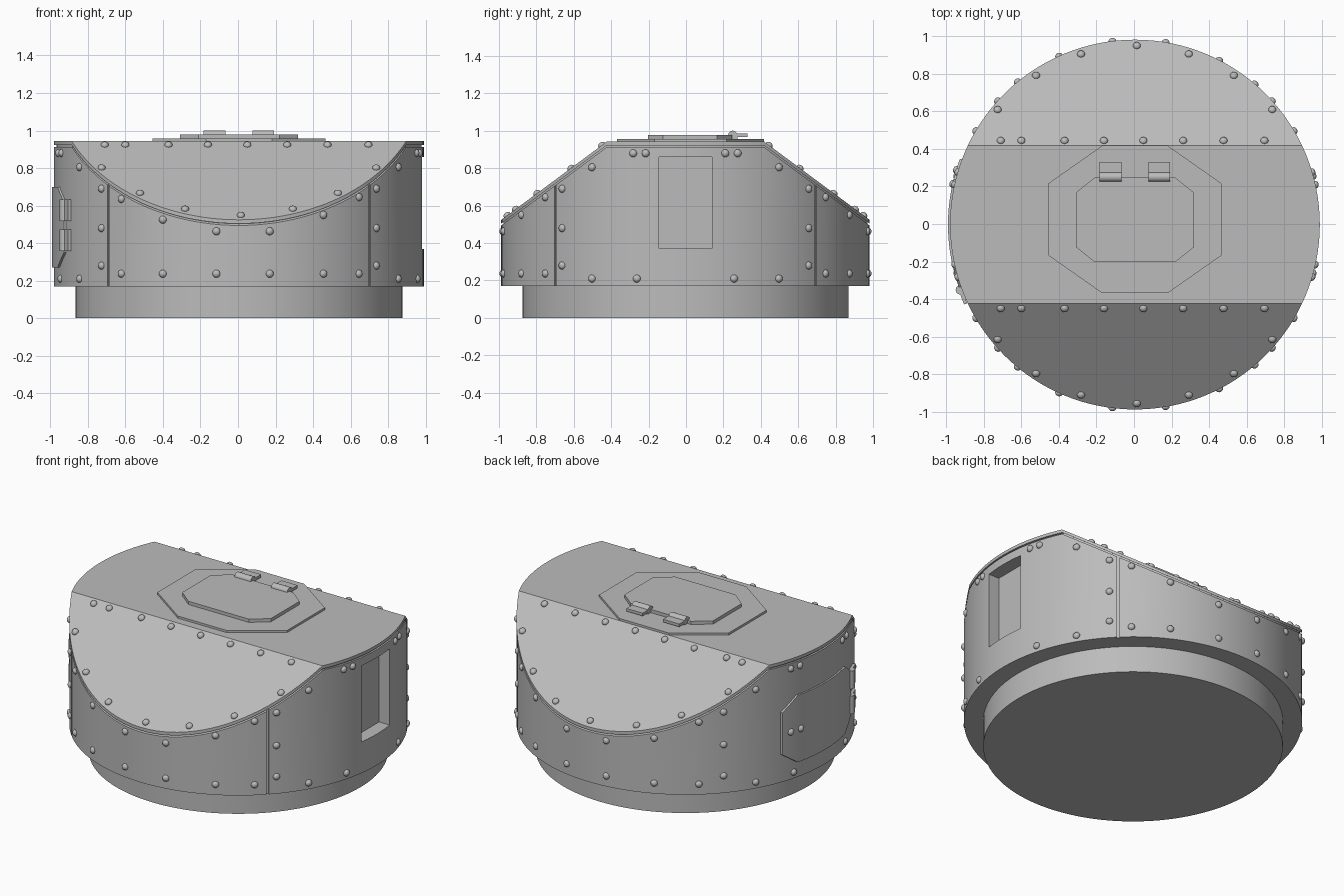
import bpy, bmesh, math
from mathutils import Matrix, Vector

if "Cube" in bpy.data.objects:
    bpy.data.objects.remove(bpy.data.objects["Cube"])

CENTRE = Vector((0.005, -0.003, 0))
R = 0.985
RIDGE, TOP, SLOPE = 0.42, 0.943, 0.741

steel = bpy.data.materials.new("grey_steel")
steel.use_nodes = True
steel.diffuse_color = (0.5, 0.5, 0.5, 1)
steel.node_tree.nodes["Principled BSDF"].inputs["Base Color"].default_value = (0.5, 0.5, 0.5, 1)


def make(name, bm, smooth=True):
    bmesh.ops.recalc_face_normals(bm, faces=bm.faces[:])
    mesh = bpy.data.meshes.new(name)
    bm.to_mesh(mesh)
    bm.free()
    mesh.materials.append(steel)
    obj = bpy.data.objects.new(name, mesh)
    obj.location = CENTRE
    bpy.context.collection.objects.link(obj)
    if smooth:
        activate(obj)
        bpy.ops.object.shade_smooth_by_angle(angle=math.radians(30))
    return obj


def activate(obj):
    bpy.ops.object.select_all(action='DESELECT')
    obj.select_set(True)
    bpy.context.view_layer.objects.active = obj


def drum(name, radius, z0, z1):
    bm = bmesh.new()
    bmesh.ops.create_cone(bm, cap_ends=True, segments=128, radius1=radius, radius2=radius,
                          depth=z1 - z0, matrix=Matrix.Translation((0, 0, (z0 + z1) / 2)))
    return make(name, bm)


def prism(name, points, direction):
    bm = bmesh.new()
    face = bm.faces.new([bm.verts.new(p) for p in points])
    ext = bmesh.ops.extrude_face_region(bm, geom=[face])
    verts = [g for g in ext["geom"] if isinstance(g, bmesh.types.BMVert)]
    bmesh.ops.translate(bm, verts=verts, vec=direction)
    return make(name, bm, False)


def box(name, size, matrix):
    bm = bmesh.new()
    bmesh.ops.create_cube(bm, size=1, matrix=matrix @ Matrix.Diagonal((*size, 1)))
    return make(name, bm, False)


def boolean(obj, cutter, operation):
    activate(obj)
    mod = obj.modifiers.new("cut", 'BOOLEAN')
    mod.object, mod.operation, mod.solver = cutter, operation, 'EXACT'
    bpy.ops.object.modifier_apply(modifier=mod.name)
    bpy.data.objects.remove(cutter)
    activate(obj)
    bpy.ops.object.shade_smooth_by_angle(angle=math.radians(30))


def roof_z(y):
    return TOP - max(0, abs(y) - RIDGE) * SLOPE


def roof_line(drop):
    return [(-1.2, y, roof_z(y) - drop) for y in (-1.1, -RIDGE, RIDGE, 1.1)]


# Base ring and armoured wall, with the wall cut to the roof pitch
drum("base_ring", 0.872, 0, 0.18)
wall = drum("wall", R, 0.17, 1.2)
section = roof_line(0.03) + [(-1.2, 1.1, 0), (-1.2, -1.1, 0)]
boolean(wall, prism("wall_cutter", section, (2.4, 0, 0)), 'INTERSECT')

# Roof: a bent plate over a narrow recessed gap
for name, radius, top, bottom in (("roof_gap", R - 0.012, 0.015, 0.04), ("roof_plate", R, 0, 0.02)):
    plate = drum(name, radius, 0.1, 1.2)
    section = roof_line(top) + roof_line(bottom)[::-1]
    boolean(plate, prism("roof_cutter", section, (2.4, 0, 0)), 'INTERSECT')

# Viewing port and the vertical plate seams
boolean(wall, box("port_cutter", (0.3, 0.285, 0.49), Matrix.Translation((1.05, 0, 0.615))), 'DIFFERENCE')
for degrees in (-45, 45, -135):
    turn = Matrix.Rotation(math.radians(degrees), 4, 'Z')
    seam = turn @ Matrix.Translation((R, 0, 0.5))
    boolean(wall, box("seam_cutter", (0.02, 0.014, 1), seam), 'DIFFERENCE')


def octagon(x0, x1, y0, y1, cx, cy):
    return [(x0 + cx, y1), (x1 - cx, y1), (x1, y1 - cy), (x1, y0 + cy),
            (x1 - cx, y0), (x0 + cx, y0), (x0, y0 + cy), (x0, y1 - cy)]


# Roof hatch: two stacked plates
outer = octagon(-0.46, 0.46, -0.365, 0.42, 0.285, 0.2)
inner = octagon(-0.315, 0.315, -0.2, 0.25, 0.1, 0.08)
prism("hatch_frame", [(x, y, 0.935) for x, y in outer], (0, 0, 0.022))
prism("hatch_lid", [(x, y, 0.95) for x, y in inner], (0, 0, 0.028))

# Curved side door
door = drum("side_door", R + 0.011, 0.2, 0.8)
shape = octagon(-0.35, 0.35, 0.27, 0.7, 0.11, 0.08)
boolean(door, prism("door_cutter", [(-1.1, y, z) for y, z in shape], (0.2, 0, 0)), 'INTERSECT')


def hinge(name, matrix):
    # Barrel along local x, leaf towards local +y, local z away from the surface
    bm = bmesh.new()
    bmesh.ops.create_cone(bm, cap_ends=True, segments=20, radius1=0.025, radius2=0.025, depth=0.115,
                          matrix=matrix @ Matrix.Rotation(math.pi / 2, 4, 'Y'))
    for y, lift in ((0.045, 0), (-0.01, -0.012)):
        leaf = Matrix.Translation((0, y, lift)) @ Matrix.Diagonal((0.115, 0.07, 0.018, 1))
        bmesh.ops.create_cube(bm, size=1, matrix=matrix @ leaf)
    make(name, bm)


for side, x in (("right", -0.13), ("left", 0.13)):
    hinge("hatch_hinge_" + side, Matrix.Translation((x, 0.253, 0.976)))
turn = Matrix.Rotation(math.radians(180 + 20.5), 4, 'Z')
stand = Matrix(((0, 0, 1, 0), (0, 1, 0, 0), (-1, 0, 0, 0), (0, 0, 0, 1)))
for level, z in (("upper", 0.575), ("lower", 0.415)):
    hinge("door_hinge_" + level, turn @ Matrix.Translation((R + 0.008, 0, z)) @ stand)


# Rivets, gathered as position and outward direction
rivets = []


def wall_rivet(degrees, z, radius=R):
    a = math.radians(degrees)
    out = Vector((math.sin(a), -math.cos(a), 0))
    rivets.append((out * radius + Vector((0, 0, z)), out))


def roof_rivet(x, y):
    out = Vector((0, math.copysign(SLOPE, y), 1)).normalized()
    rivets.append((Vector((x, y, roof_z(y))), out))


FRONT = ((-39.5, 0.635), (-24.3, 0.525), (-7, 0.463), (9.6, 0.463), (27.2, 0.55), (40.5, 0.645))
for end in (1, -1):
    def around(a):
        return a if end == 1 else 180 - a

    for angle, z in FRONT:
        wall_rivet(around(angle), z)
        wall_rivet(around(angle), 0.237)
    for side in (1, -1):
        for z in (0.28, 0.48, 0.69):
            wall_rivet(around(side * 48), z)
        for angle, z in ((59.5, 0.805), (59.5, 0.21), (74.7, 0.21), (73.5, 0.88), (77.5, 0.88)):
            wall_rivet(around(side * angle), z)
        for angle in (17.5, 33.5, 50):
            a = math.radians(side * angle)
            roof_rivet(0.955 * math.sin(a), -end * 0.952 * math.cos(a))
    roof_rivet(0.01, -end * 0.953)
    for x in (-0.715, -0.605, -0.375, -0.165, 0.045, 0.257, 0.472, 0.69):
        roof_rivet(x, -end * 0.447)
for angle in (-102.6, -107):
    wall_rivet(angle, 0.48, R + 0.011)

bm = bmesh.new()
for place, out in rivets:
    facing = out.to_track_quat('Z', 'Y').to_matrix().to_4x4()
    squash = Matrix.Diagonal((1, 1, 0.8, 1))
    bmesh.ops.create_uvsphere(bm, u_segments=14, v_segments=8, radius=0.021,
                              matrix=Matrix.Translation(place) @ facing @ squash)
for face in bm.faces:
    face.smooth = True
make("rivets", bm)
